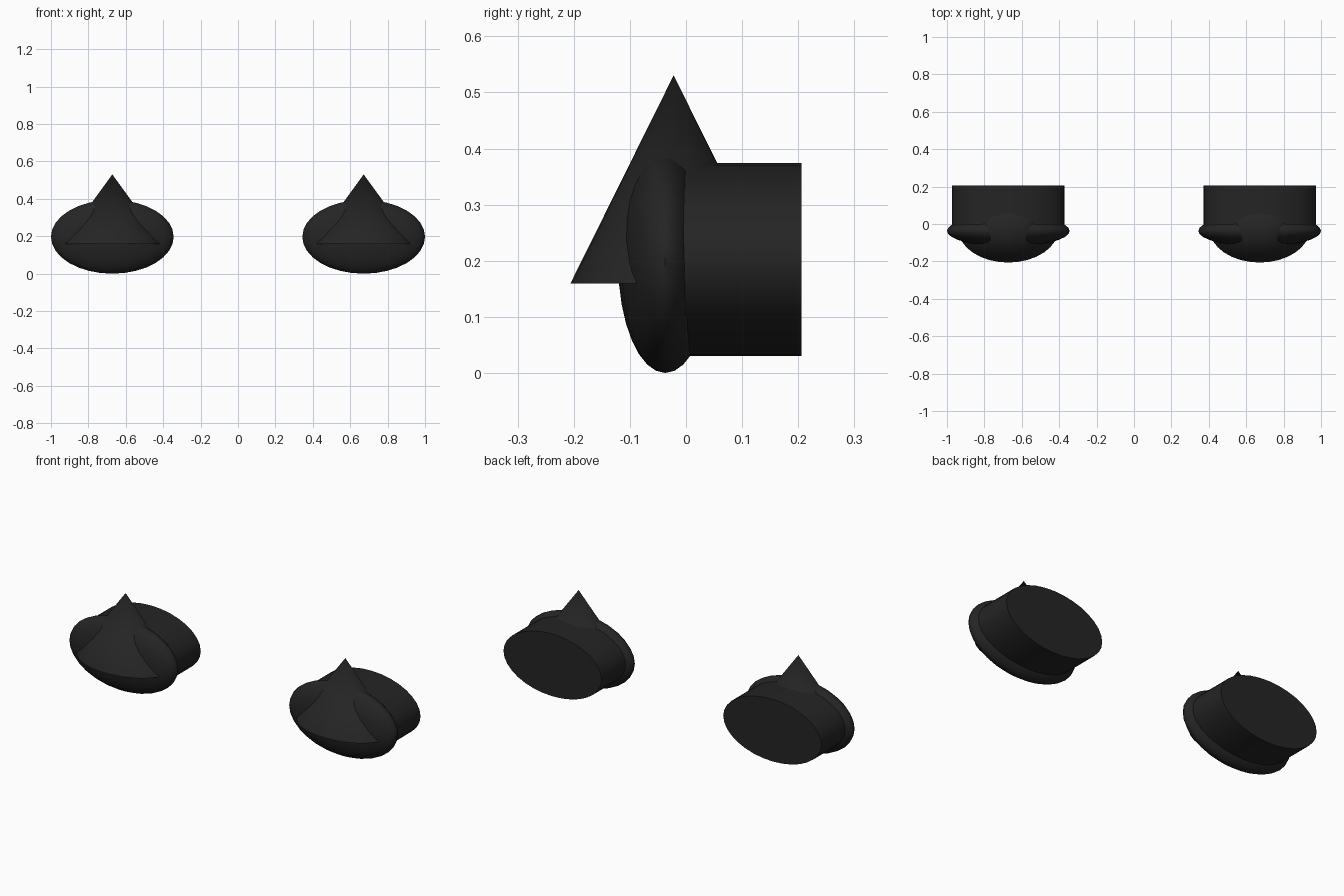
import bpy, math

if "Cube" in bpy.data.objects:
    bpy.data.objects.remove(bpy.data.objects["Cube"])

black = bpy.data.materials.new("soft_black")
black.diffuse_color = (0.018, 0.018, 0.018, 1)
black.use_nodes = True
black.node_tree.nodes["Principled BSDF"].inputs["Base Color"].default_value = black.diffuse_color


def finish(name, scale, smooth_angle=40):
    ob = bpy.context.object
    ob.name = name
    ob.scale = scale
    bpy.ops.object.transform_apply(location=False, rotation=True, scale=True)
    ob.data.materials.append(black)
    bpy.ops.object.shade_smooth_by_angle(angle=math.radians(smooth_angle))
    return ob


for side, x in (("left", -0.672), ("right", 0.672)):
    # flattened oval pad at the front
    bpy.ops.mesh.primitive_uv_sphere_add(segments=32, ring_count=16, radius=1,
                                         location=(x, -0.037, 0.197))
    finish(side + "_pad", (0.328, 0.084, 0.197))

    # oval barrel running back from the pad
    bpy.ops.mesh.primitive_cylinder_add(vertices=32, radius=1, depth=1,
                                        location=(x, 0.083, 0.202),
                                        rotation=(math.pi / 2, 0, 0))
    finish(side + "_barrel", (0.3, 0.172, 0.246))

    # pointed cone pushed through the pad, tip up
    bpy.ops.mesh.primitive_cone_add(vertices=32, radius1=1, radius2=0, depth=1,
                                    location=(x, -0.022, 0.345))
    finish(side + "_spike", (0.27, 0.184, 0.371))
